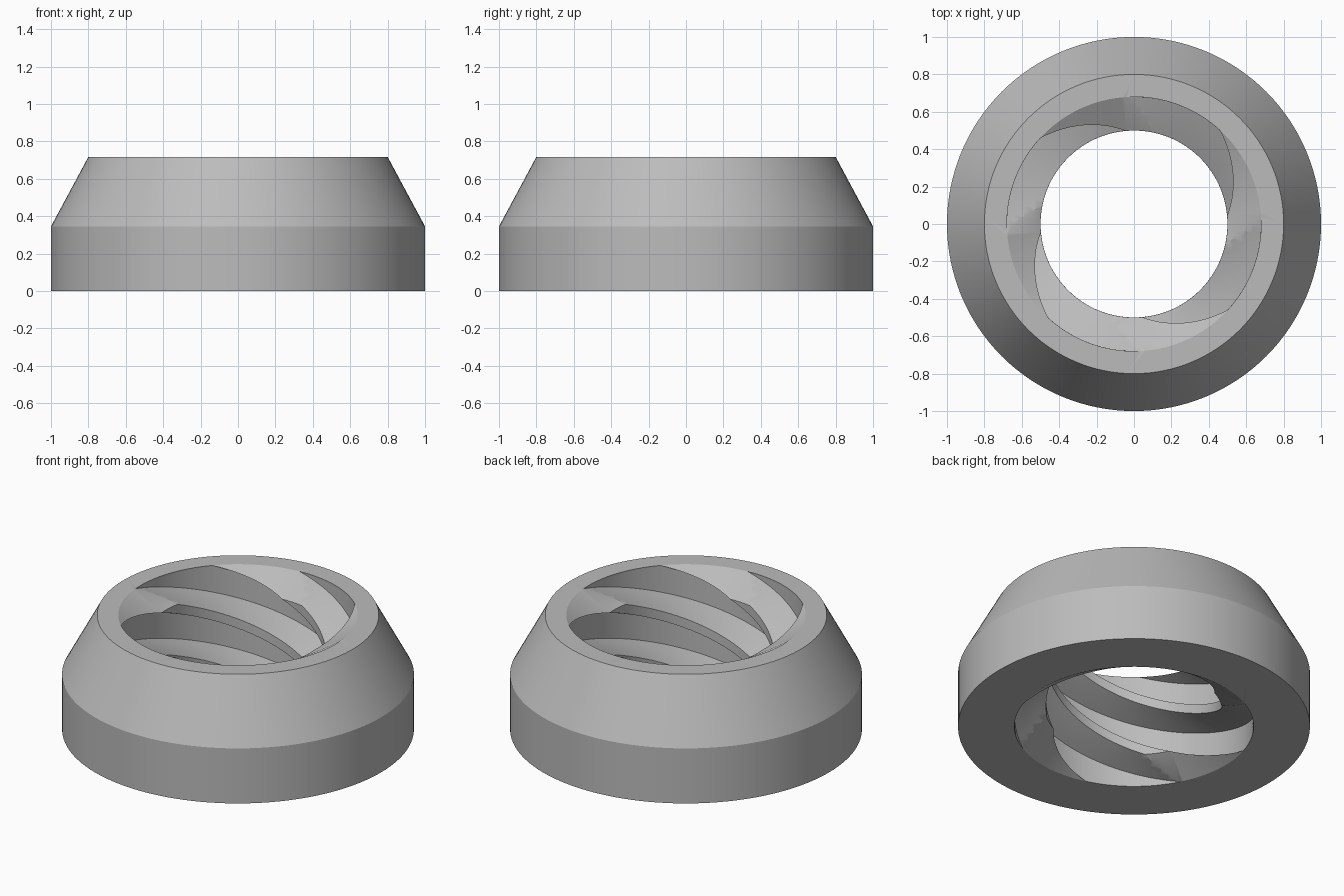
import bpy, bmesh, math

HEIGHT, OUTER, RIM = 0.717, 1.0, 0.8
MINOR, MAJOR = 0.5, 0.68           # crest and groove radii of the thread
STARTS = 4
RISE = 0.00358                     # height gained per degree of turn
CREST, FLANK = 16.5, 13.5          # angular widths of the thread profile
CHAMFER = (MAJOR - MINOR) * math.tan(math.radians(30))

cube = bpy.data.objects.get("Cube")
if cube:
    bpy.data.objects.remove(cube, do_unlink=True)

grey = bpy.data.materials.new("plain_grey")
grey.use_nodes = True
colour = (0.5, 0.5, 0.5, 1)
grey.diffuse_color = colour
grey.node_tree.nodes["Principled BSDF"].inputs["Base Color"].default_value = colour


def loft(name, rings):
    """Closed solid from stacked rings of equal length."""
    bm = bmesh.new()
    loops = [[bm.verts.new(p) for p in ring] for ring in rings]
    n = len(loops[0])
    for low, high in zip(loops, loops[1:]):
        for i in range(n):
            j = (i + 1) % n
            bm.faces.new((low[i], low[j], high[j], high[i]))
    bm.faces.new(loops[0][::-1])
    bm.faces.new(loops[-1])
    bmesh.ops.recalc_face_normals(bm, faces=bm.faces)
    mesh = bpy.data.meshes.new(name)
    bm.to_mesh(mesh)
    bm.free()
    mesh.materials.append(grey)
    obj = bpy.data.objects.new(name, mesh)
    bpy.context.collection.objects.link(obj)
    return obj


def polar(r, degrees, z):
    a = math.radians(degrees)
    return (r * math.cos(a), r * math.sin(a), z)


def circle(r, z, sides=128):
    return [polar(r, 360 * i / sides, z) for i in range(sides)]


# Thread section: crest, flank, groove, flank, repeated for every start
section = []
groove = 360 / STARTS - CREST - 2 * FLANK
for s in range(STARTS):
    angle = 5 - CREST + s * 360 / STARTS
    for width, r0, r1, steps in ((CREST, MINOR, MINOR, 6), (FLANK, MINOR, MAJOR, 4),
                                 (groove, MAJOR, MAJOR, 16), (FLANK, MAJOR, MINOR, 4)):
        for i in range(steps):
            t = i / steps
            section.append((r0 + (r1 - r0) * t, angle + width * t))
        angle += width

# Twisted rod that cuts the internal thread
layers = 90
rod_rings = []
for k in range(layers + 1):
    z = -0.1 + (HEIGHT + 0.2) * k / layers
    turn = (z - (HEIGHT - CHAMFER)) / RISE
    rod_rings.append([polar(r, a + turn, z) for r, a in section])
thread_cutter = loft("thread_cutter", rod_rings)

# Shallow cones that countersink both mouths
slope = math.tan(math.radians(30))
inner, wide = 0.3, MAJOR + 0.05
mouth = [(inner, (MAJOR - inner) * slope), (wide, -0.05 * slope)]
bottom_cutter = loft("bottom_cutter", [circle(r, z) for r, z in mouth])
top_cutter = loft("top_cutter", [circle(r, HEIGHT - z) for r, z in mouth])

# Collar with a straight skirt and a tapered shoulder
collar = loft("threaded_collar", [circle(OUTER, 0), circle(OUTER, 0.345), circle(RIM, HEIGHT)])

for cutter in (thread_cutter, bottom_cutter, top_cutter):
    mod = collar.modifiers.new(cutter.name, "BOOLEAN")
    mod.operation = "DIFFERENCE"
    mod.solver = "EXACT"
    mod.object = cutter
    cutter.hide_render = True
    cutter.hide_viewport = False

bpy.ops.object.select_all(action="DESELECT")
collar.select_set(True)
bpy.context.view_layer.objects.active = collar
for mod in list(collar.modifiers):
    bpy.ops.object.modifier_apply(modifier=mod.name)
for cutter in (thread_cutter, bottom_cutter, top_cutter):
    bpy.data.objects.remove(cutter, do_unlink=True)
bpy.ops.object.shade_smooth_by_angle(angle=math.radians(25))
